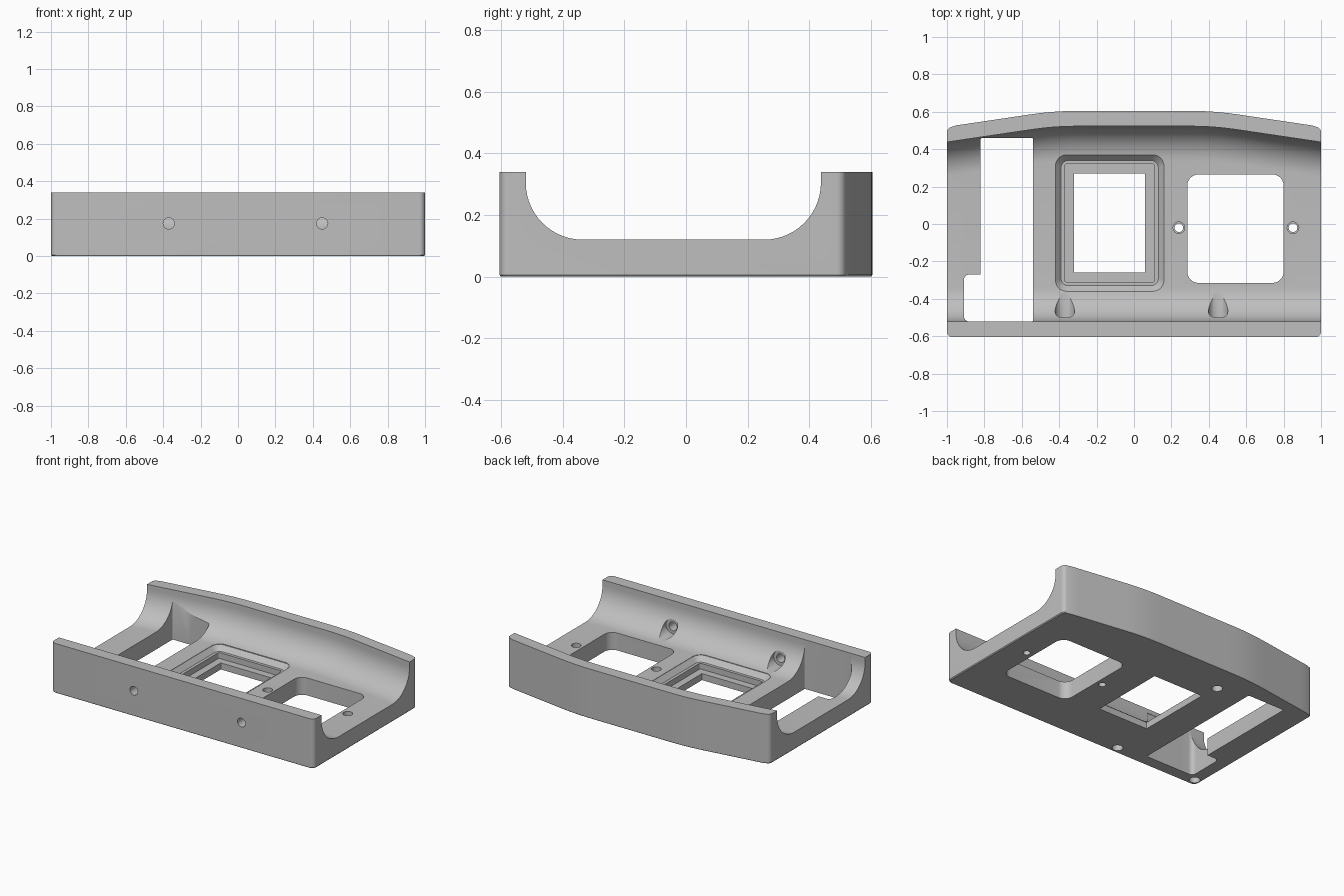
import bpy, bmesh
from math import sin, cos, pi, radians
from mathutils import Matrix, Vector

cube = bpy.data.objects.get("Cube")
if cube:
    bpy.data.objects.remove(cube)

grey = bpy.data.materials.new("light_grey")
grey.use_nodes = True
grey.diffuse_color = (0.52, 0.52, 0.52, 1)
grey.node_tree.nodes["Principled BSDF"].inputs["Base Color"].default_value = (0.52, 0.52, 0.52, 1)

H = 0.34        # wall height
FLOOR = 0.12    # floor thickness
R = 0.185       # trough fillet radius


def finish(bm, name):
    bmesh.ops.recalc_face_normals(bm, faces=bm.faces)
    mesh = bpy.data.meshes.new(name)
    bm.to_mesh(mesh)
    bm.free()
    mesh.materials.append(grey)
    obj = bpy.data.objects.new(name, mesh)
    bpy.context.collection.objects.link(obj)
    return obj


def loft(name, rings):
    """Closed solid through a list of equal-length point rings."""
    bm = bmesh.new()
    loops = [[bm.verts.new(p) for p in ring] for ring in rings]
    n = len(loops[0])
    for a, b in zip(loops, loops[1:]):
        for i in range(n):
            j = (i + 1) % n
            bm.faces.new((a[i], a[j], b[j], b[i]))
    bm.faces.new(loops[0])
    bm.faces.new(loops[-1])
    return finish(bm, name)


def arc(cx, cy, r, a0, a1, n=8):
    angles = [radians(a0 + (a1 - a0) * i / n) for i in range(n + 1)]
    return [(cx + r * cos(a), cy + r * sin(a)) for a in angles]


def rounded_rect(x0, x1, y0, y1, r):
    return (arc(x1 - r, y1 - r, r, 0, 90) + arc(x0 + r, y1 - r, r, 90, 180)
            + arc(x0 + r, y0 + r, r, 180, 270) + arc(x1 - r, y0 + r, r, 270, 360))


def at_z(points, z, scale=1):
    return [(x * scale, y * scale, z) for x, y in points]


def back(x):
    """Bowed outline of the back wall."""
    t = max(0, abs(x) - 0.3)
    drop = t * t / 0.5 if t < 0.25 else t - 0.125
    return 0.605 - 0.148 * drop


body = None


def cut(cutter):
    mod = body.modifiers.new("cut", "BOOLEAN")
    mod.operation = "DIFFERENCE"
    mod.solver = "EXACT"
    mod.object = cutter
    bpy.context.view_layer.objects.active = body
    bpy.ops.object.modifier_apply(modifier=mod.name)
    bpy.data.objects.remove(cutter)


def cut_rect(rect, r, z0, z1):
    pts = rounded_rect(*rect, r)
    cut(loft("opening_cutter", [at_z(pts, z0), at_z(pts, z1)]))


def cut_round(start, end, r):
    a, b = Vector(start), Vector(end)
    axis = b - a
    turn = axis.to_track_quat("Z", "Y").to_matrix().to_4x4()
    bm = bmesh.new()
    bmesh.ops.create_cone(bm, cap_ends=True, segments=28, radius1=r, radius2=r,
                          depth=axis.length,
                          matrix=Matrix.Translation((a + b) / 2) @ turn)
    cut(finish(bm, "hole_cutter"))


# Outer block with rounded corners and a bowed back
c = 0.03
outline = arc(1 - c, back(1) - c, c, 0, 80)
outline += [(x / 20, back(x / 20)) for x in range(19, -20, -1)]
outline += arc(c - 1, back(1) - c, c, 100, 180)
outline += arc(c - 1, c - 0.605, c, 180, 270) + arc(1 - c, c - 0.605, c, 270, 360)
body = loft("tray_body", [at_z(outline, 0, 0.995), at_z(outline, 0.006), at_z(outline, H)])

# Filleted trough following the back wall
rings = []
for i in range(45):
    x = -1.1 + i * 0.05
    b = back(x) - 0.082
    zc = FLOOR + R
    section = [(-0.52, 0.5)] + arc(R - 0.52, zc, R, 180, 270, 14)
    section += arc(b - R, zc, R, 270, 360, 14) + [(b, 0.5)]
    rings.append([(x, y, z) for y, z in section])
cut(loft("trough_cutter", rings))

# Stepped window with a sloped surround
rim = rounded_rect(-0.42, 0.16, -0.36, 0.37, 0.06)
step = rounded_rect(-0.39, 0.13, -0.33, 0.34, 0.04)
cut(loft("surround_cutter", [at_z(step, 0.085), at_z(rim, 0.118), at_z(rim, 0.25)]))
cut_rect((-0.37, 0.11, -0.31, 0.32), 0.01, 0.045, 0.2)
cut_rect((-0.32, 0.06, -0.26, 0.27), 0.003, -0.1, 0.2)

# Large rounded opening and its two countersunk fixing holes
cut_rect((0.285, 0.8, -0.315, 0.265), 0.06, -0.1, 0.2)
for x in (0.24, 0.85):
    cut_round((x, -0.02, 0.08), (x, -0.02, 0.2), 0.031)
    cut_round((x, -0.02, -0.1), (x, -0.02, 0.2), 0.023)

# Stepped side slot
cut_rect((-0.82, -0.54, -0.522, 0.46), 0.008, -0.1, 0.31)
cut_rect((-0.91, -0.6, -0.522, -0.27), 0.03, -0.1, 0.312)

# Front wall screw holes with wide pockets on the inside
for x in (-0.37, 0.45):
    cut_round((x, -0.5, 0.174), (x, -0.25, 0.174), 0.052)
    cut_round((x, -0.7, 0.174), (x, -0.4, 0.174), 0.03)

# Blind holes in the underside
for x, y in ((-0.335, 0.4), (-0.335, -0.558), (-0.955, -0.556)):
    cut_round((x, y, -0.1), (x, y, 0.06), 0.034)

# Smooth curved walls, crisp edges
bpy.ops.object.select_all(action="DESELECT")
body.select_set(True)
bpy.context.view_layer.objects.active = body
bpy.ops.object.shade_smooth_by_angle(angle=radians(25))
